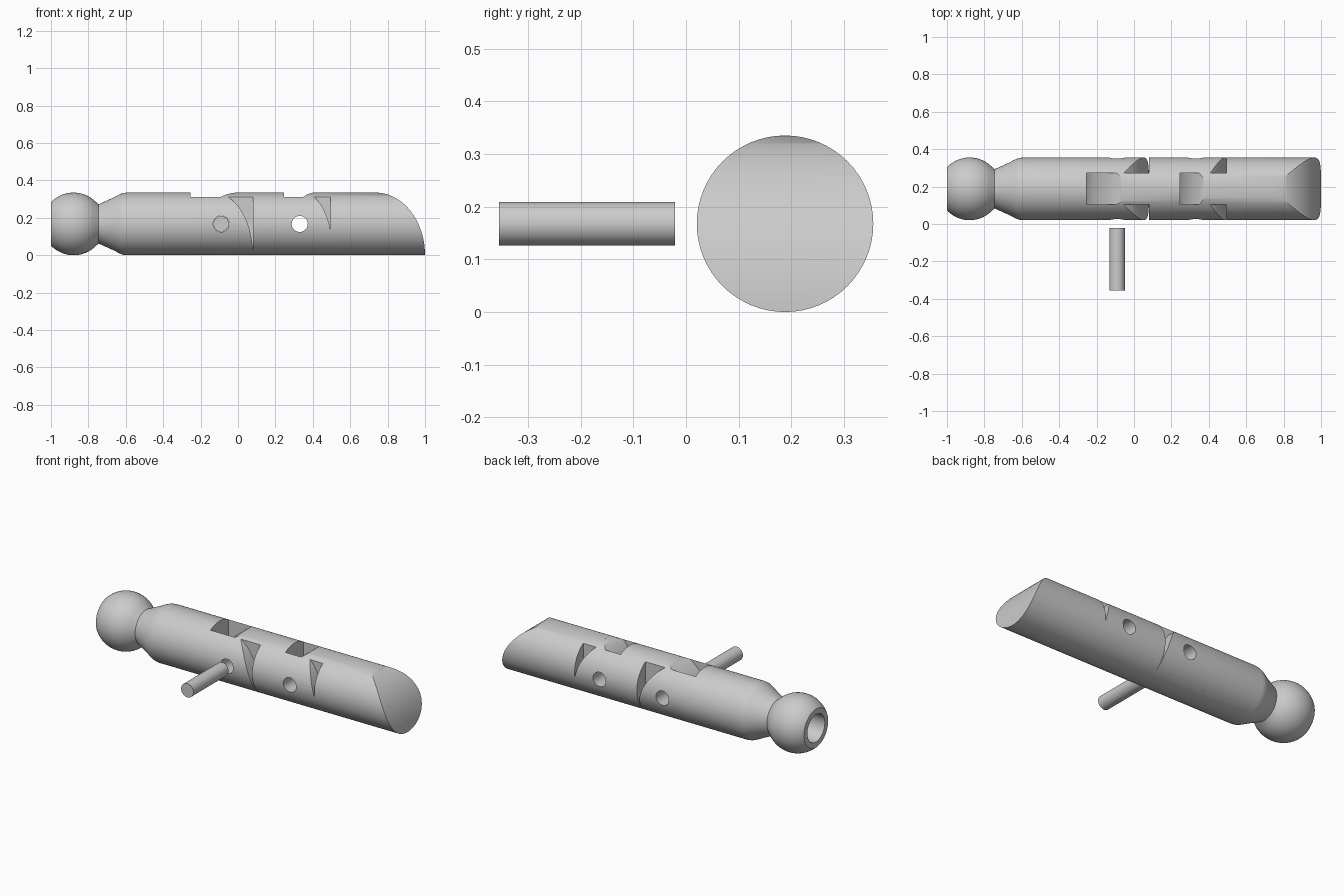
import bpy, bmesh, math
from mathutils import Matrix

if "Cube" in bpy.data.objects:
    bpy.data.objects.remove(bpy.data.objects["Cube"])

R = 0.1675          # shaft radius, also its height above the ground
CY = 0.188          # y of the shaft axis
HINGES = (-0.09, 0.33)

grey = bpy.data.materials.new("plain_grey")
grey.use_nodes = True
grey.diffuse_color = (0.6, 0.6, 0.6, 1)
grey.node_tree.nodes["Principled BSDF"].inputs["Base Color"].default_value = (0.6, 0.6, 0.6, 1)


def finish(name, bm, helper=False):
    bmesh.ops.recalc_face_normals(bm, faces=bm.faces)
    mesh = bpy.data.meshes.new(name)
    bm.to_mesh(mesh)
    bm.free()
    mesh.materials.append(grey)
    ob = bpy.data.objects.new(name, mesh)
    bpy.context.collection.objects.link(ob)
    ob.hide_render = helper
    return ob


def smooth(ob):
    bpy.ops.object.select_all(action="DESELECT")
    ob.select_set(True)
    bpy.context.view_layer.objects.active = ob
    bpy.ops.object.shade_smooth_by_angle(angle=math.radians(30))


def lathe(name, profile):
    """Turn (x, radius) points around the shaft axis."""
    bm = bmesh.new()
    verts = [bm.verts.new((x, CY, R + r)) for x, r in profile]
    edges = [bm.edges.new(pair) for pair in zip(verts, verts[1:])]
    bmesh.ops.spin(bm, geom=verts + edges, cent=(0, CY, R), axis=(1, 0, 0),
                   angle=math.tau, steps=64, use_merge=True)
    bmesh.ops.remove_doubles(bm, verts=bm.verts, dist=1e-5)
    return finish(name, bm)


def cylinder_y(name, x, radius, y0, y1, helper=False):
    bm = bmesh.new()
    place = Matrix.Translation((x, (y0 + y1) / 2, R)) @ Matrix.Rotation(math.pi / 2, 4, "X")
    bmesh.ops.create_cone(bm, cap_ends=True, segments=40, radius1=radius,
                          radius2=radius, depth=y1 - y0, matrix=place)
    return finish(name, bm, helper)


def arc_cutter(name, x0, reach, end, y0, y1, beyond=False):
    """Prism lying above an elliptical arc that falls from the shaft top."""
    ts = [0.06 + (end - 0.06) * i / 24 for i in range(25)]
    pts = [(x0 + reach * math.sin(t), 2 * R * math.cos(t)) for t in ts]
    last = pts[-1][0]
    if beyond:
        pts += [(last, -0.1), (last + 0.1, -0.1)]
        last += 0.1
    pts += [(last, 0.5), (pts[0][0], 0.5)]
    bm = bmesh.new()
    face = bm.faces.new([bm.verts.new((x, CY + y0, z)) for x, z in pts])
    moved = bmesh.ops.extrude_face_region(bm, geom=[face])["geom"]
    bmesh.ops.translate(bm, vec=(0, y1 - y0, 0),
                        verts=[v for v in moved if isinstance(v, bmesh.types.BMVert)])
    return finish(name, bm, True)


# Shaft with socketed ball, neck and shoulder
ball = [(-0.879 + R * math.cos(a), R * math.sin(a))
        for a in (math.radians(136.5 - 85.5 * i / 24) for i in range(25))]
profile = [(-0.75, 0), (-0.75, 0.083), (-1, 0.083), (-1, ball[0][1])] + ball[1:]
profile += [(-0.745, 0.105), (-0.67, 0.139), (-0.635, 0.157), (-0.615, 0.165),
            (-0.595, R), (1.03, R), (1.03, 0)]
shaft = lathe("jointed_shaft", profile)

# Rounded tip
cutters = [arc_cutter("tip_cutter", 0.735, 0.265, math.pi / 2, -0.3, 0.3, True)]

# Joint slots in the middle, relief notches on both sides
for x0, reach in ((0.0, -0.255), (0.41, -0.165)):
    cutters.append(arc_cutter("slot_cutter", x0, reach, 1.54, -0.085, 0.085))
for x0, reach, end in ((-0.13, 0.21, 1.52), (0.35, 0.158, 1.163)):
    for y0, y1 in ((-0.3, -0.0845), (0.0845, 0.3)):
        cutters.append(arc_cutter("notch_cutter", x0, reach, end, y0, y1))

# Pin holes
for x in HINGES:
    cutters.append(cylinder_y("hole_cutter", x, 0.043, CY - 0.3, CY + 0.3, True))

for cutter in cutters:
    mod = shaft.modifiers.new(cutter.name, "BOOLEAN")
    mod.operation = "DIFFERENCE"
    mod.solver = "EXACT"
    mod.object = cutter

# Apply the cuts, then drop the cutters
bpy.context.view_layer.update()
cut = bpy.data.meshes.new_from_object(shaft.evaluated_get(bpy.context.evaluated_depsgraph_get()))
shaft.modifiers.clear()
shaft.data = cut
for cutter in cutters:
    bpy.data.objects.remove(cutter)
smooth(shaft)

# Loose hinge pin
smooth(cylinder_y("hinge_pin", HINGES[0], 0.0415, -0.355, -0.021))
